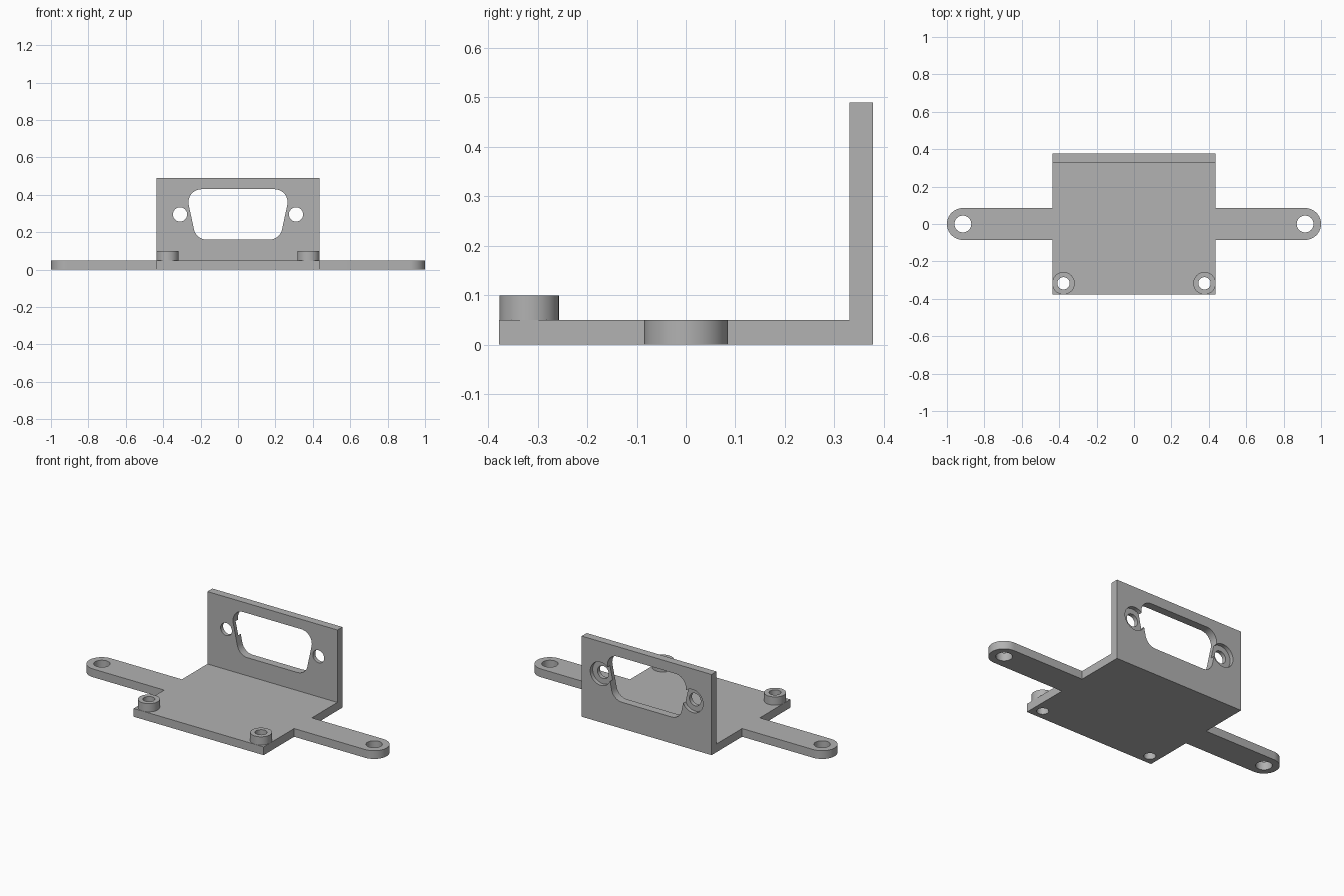
import bpy
import bmesh
from math import cos, sin, radians
from mathutils import Vector

cube = bpy.data.objects.get("Cube")
if cube:
    bpy.data.objects.remove(cube, do_unlink=True)

THICK = 0.05          # base plate thickness
HALF_W, HALF_D = 0.437, 0.378
WALL_FRONT, WALL_TOP = 0.33, 0.49
ARM_R, ARM_X = 0.085, 0.915
POST = Vector((0.377, -0.317))
SCREW_X, SCREW_Z = 0.31, 0.295

grey = bpy.data.materials.new("plain grey")
grey.use_nodes = True
colour = (0.445, 0.445, 0.445, 1)
grey.diffuse_color = colour
grey.node_tree.nodes["Principled BSDF"].inputs["Base Color"].default_value = colour


def arc(cx, cy, r, start, end, steps=24):
    """Points along a circular arc, angles in degrees."""
    angles = [radians(start + (end - start) * i / steps) for i in range(steps + 1)]
    return [(cx + r * cos(a), cy + r * sin(a)) for a in angles]


def circle(cx, cy, r):
    return arc(cx, cy, r, 0, 360, 48)[:-1]


def prism(name, outline, axis, low, high):
    """Extrude a flat outline along x, y or z between two positions."""
    place = {"x": lambda a, b, d: (d, a, b),
             "y": lambda a, b, d: (a, d, b),
             "z": lambda a, b, d: (a, b, d)}[axis]
    bm = bmesh.new()
    face = bm.faces.new([bm.verts.new(place(a, b, low)) for a, b in outline])
    grown = bmesh.ops.extrude_face_region(bm, geom=[face])
    moved = [g for g in grown["geom"] if isinstance(g, bmesh.types.BMVert)]
    bmesh.ops.translate(bm, verts=moved, vec=place(0, 0, high - low))
    bmesh.ops.recalc_face_normals(bm, faces=bm.faces)
    mesh = bpy.data.meshes.new(name)
    bm.to_mesh(mesh)
    bm.free()
    mesh.materials.append(grey)
    obj = bpy.data.objects.new(name, mesh)
    bpy.context.collection.objects.link(obj)
    return obj


def combine(target, tool, operation):
    """Apply a boolean and discard the tool."""
    mod = target.modifiers.new(operation.lower(), "BOOLEAN")
    mod.operation, mod.solver, mod.object = operation, "EXACT", tool
    bpy.ops.object.select_all(action="DESELECT")
    bpy.context.view_layer.objects.active = target
    target.select_set(True)
    bpy.ops.object.modifier_apply(modifier=mod.name)
    bpy.data.objects.remove(tool, do_unlink=True)


def cut(target, outline, axis, low, high):
    combine(target, prism("cutter", outline, axis, low, high), "DIFFERENCE")


# L-shaped base plate and upright wall
bracket = prism("bracket", [(-HALF_D, 0), (HALF_D, 0), (HALF_D, WALL_TOP),
                            (WALL_FRONT, WALL_TOP), (WALL_FRONT, THICK),
                            (-HALF_D, THICK)], "x", -HALF_W, HALF_W)

# Rounded mounting arms on both sides
arms = arc(ARM_X, 0, ARM_R, -90, 90) + arc(-ARM_X, 0, ARM_R, 90, 270)
combine(bracket, prism("mounting_arms", arms, "z", 0, THICK), "UNION")

# Connector opening: tapered, with rounded corners
opening = (arc(0.167, 0.23, 0.07, -90, -10, 12) + arc(0.195, 0.36, 0.07, -10, 90, 12)
           + arc(-0.195, 0.36, 0.07, 90, 190, 12) + arc(-0.167, 0.23, 0.07, 190, 270, 12))
cut(bracket, opening, "y", 0.2, 0.5)

parts = [bracket]
for side, label in ((1, "left"), (-1, "right")):
    # Arm hole, wall screw hole, counterbore in the back of the wall
    cut(bracket, circle(side * ARM_X, 0, 0.045), "z", -0.1, 0.2)
    cut(bracket, circle(side * SCREW_X, SCREW_Z, 0.038), "y", 0.2, 0.5)
    cut(bracket, circle(side * SCREW_X, SCREW_Z, 0.07), "y", 0.354, 0.5)
    # Hollow standoff at the front corner
    hole = circle(side * POST.x, POST.y, 0.033)
    cut(bracket, hole, "z", -0.1, 0.2)
    post = prism(label + "_standoff", circle(side * POST.x, POST.y, 0.06), "z", THICK, 0.1)
    cut(post, hole, "z", 0, 0.2)
    parts.append(post)

# Smooth round walls, crisp edges
for obj in parts:
    bpy.ops.object.select_all(action="DESELECT")
    bpy.context.view_layer.objects.active = obj
    obj.select_set(True)
    bpy.ops.object.shade_smooth_by_angle(angle=radians(30))
